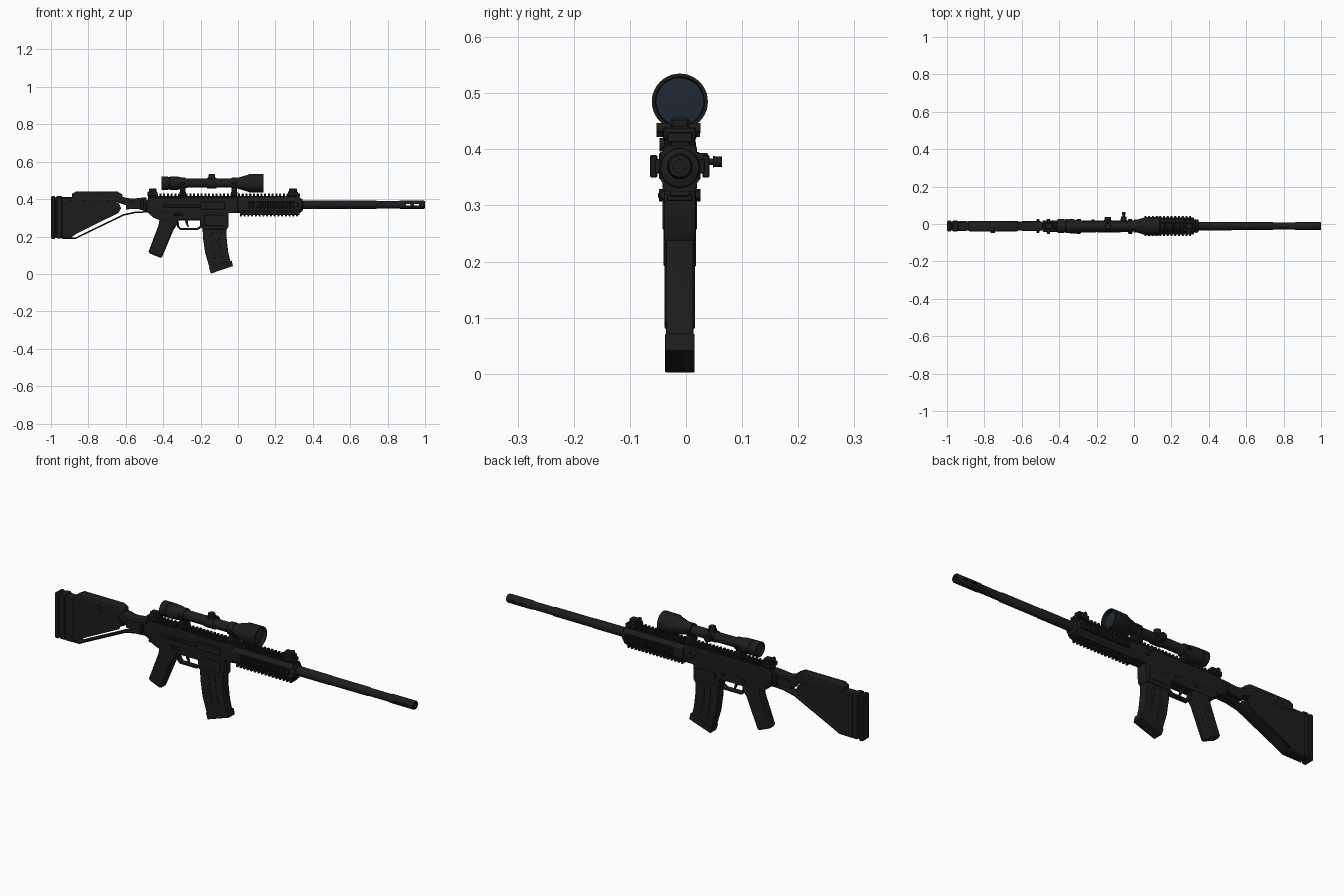
import bpy, bmesh, math
from mathutils import Matrix, Vector

C = -0.011  # y of the symmetry plane


def material(name, rgb):
    m = bpy.data.materials.new(name)
    m.diffuse_color = (*rgb, 1)
    return m


BLACK = material("black", (0.012, 0.012, 0.012))
GLASS = material("glass", (0.012, 0.022, 0.03))


def finish(ob, mat=BLACK, smooth=True):
    ob.data.materials.append(mat)
    bpy.ops.object.select_all(action='DESELECT')
    ob.select_set(True)
    bpy.context.view_layer.objects.active = ob
    if ob.type == 'CURVE':
        bpy.ops.object.convert(target='MESH')
        ob = bpy.context.object
    if smooth:
        bpy.ops.object.shade_smooth_by_angle(angle=math.radians(35))
    return ob


def from_bmesh(name, bm, mat=BLACK, smooth=True):
    me = bpy.data.meshes.new(name)
    bmesh.ops.recalc_face_normals(bm, faces=bm.faces)
    bm.to_mesh(me)
    bm.free()
    ob = bpy.data.objects.new(name, me)
    bpy.context.collection.objects.link(ob)
    return finish(ob, mat, smooth)


def plate(name, loops, width, bevel=0.005, y=C):
    """Side profile in x,z (first loop outer, rest holes), thickened along y."""
    cu = bpy.data.curves.new(name, 'CURVE')
    cu.dimensions, cu.fill_mode = '2D', 'BOTH'
    for pts in loops:
        s = cu.splines.new('POLY')
        s.points.add(len(pts) - 1)
        for p, (x, z) in zip(s.points, pts):
            p.co = (x, z, 0, 1)
        s.use_cyclic_u = True
    cu.extrude, cu.bevel_depth, cu.offset = width / 2 - bevel, bevel, -bevel
    cu.bevel_resolution = 1
    ob = bpy.data.objects.new(name, cu)
    ob.location.y = y
    ob.rotation_euler.x = math.pi / 2
    bpy.context.collection.objects.link(ob)
    return finish(ob)


def box(name, x, y, z, bevel=0.003, tilt=0):
    """Box from (min, max) ranges, optionally tilted about y."""
    bm = bmesh.new()
    bmesh.ops.create_cube(bm, size=1)
    bmesh.ops.scale(bm, vec=(x[1] - x[0], y[1] - y[0], z[1] - z[0]), verts=bm.verts)
    if bevel:
        bmesh.ops.bevel(bm, geom=bm.edges[:], offset=bevel, segments=1, affect='EDGES')
    bmesh.ops.rotate(bm, matrix=Matrix.Rotation(tilt, 3, 'Y'), verts=bm.verts)
    bmesh.ops.translate(bm, vec=[sum(r) / 2 for r in (x, y, z)], verts=bm.verts)
    return from_bmesh(name, bm, smooth=False)


def mid(w):
    return (C - w / 2, C + w / 2)


def lathe(name, prof, origin, axis='X', n=32, mat=BLACK):
    """Revolve (distance, radius) pairs about an axis through origin."""
    bm = bmesh.new()
    vs = [bm.verts.new((r, 0, d)) for d, r in prof]
    es = [bm.edges.new(p) for p in zip(vs, vs[1:])]
    bmesh.ops.spin(bm, geom=vs + es, cent=(0, 0, 0), axis=(0, 0, 1),
                   angle=2 * math.pi, steps=n)
    bmesh.ops.remove_doubles(bm, verts=bm.verts, dist=1e-5)
    d = {'X': (1, 0, 0), 'Y': (0, 1, 0), 'Z': (0, 0, 1)}[axis]
    rot = Vector((0, 0, 1)).rotation_difference(Vector(d)).to_matrix().to_4x4()
    bm.transform(Matrix.Translation(origin) @ rot)
    return from_bmesh(name, bm, mat)


def rail(name, x0, x1, y, z, tooth_y, tooth_z, pitch=0.02):
    """Slotted accessory rail: a base strip and an array of teeth."""
    box(name + "_base", (x0, x1), y, z, 0.002)
    t = box(name + "_teeth", (x0, x0 + pitch * 0.55), tooth_y, tooth_z, 0.002)
    a = t.modifiers.new("repeat", 'ARRAY')
    a.use_relative_offset, a.use_constant_offset = False, True
    a.constant_offset_displace = (pitch, 0, 0)
    a.count = int((x1 - x0) / pitch + 0.5)


# Receiver
plate("upper_receiver", [[(-0.49, 0.33), (-0.49, 0.39), (-0.475, 0.408), (0.0, 0.408),
                          (0.0, 0.325), (-0.47, 0.325)]], 0.062, 0.007)
plate("lower_receiver", [[(-0.49, 0.335), (-0.45, 0.3), (-0.42, 0.288), (-0.2, 0.288),
                          (-0.193, 0.245), (-0.18, 0.238), (-0.06, 0.238),
                          (-0.052, 0.25), (-0.05, 0.335)]], 0.057, 0.005)
box("side_panel", (-0.4, -0.2), (C - 0.034, C - 0.02), (0.355, 0.372))
box("ejection_cover", (-0.2, -0.07), (C - 0.034, C - 0.02), (0.345, 0.385))
box("magwell_panel", (-0.18, -0.07), mid(0.061), (0.255, 0.315))
for i, x in enumerate((-0.46, -0.22)):
    lathe(f"receiver_pin_{i}", [(-0.034, 0), (-0.034, 0.008), (0.034, 0.008), (0.034, 0)],
          (x, C, 0.318), 'Y', 16)
lathe("selector_pivot", [(-0.037, 0), (-0.037, 0.011), (0.037, 0.011), (0.037, 0)],
      (-0.335, C, 0.318), 'Y', 16)
box("selector_lever", (-0.345, -0.295), (C - 0.039, C - 0.03), (0.312, 0.324))
lathe("charging_handle", [(0.02, 0), (0.02, 0.017), (0.05, 0.015), (0.05, 0.006),
                          (0.059, 0.006), (0.059, 0.01), (0.075, 0.009), (0.075, 0)],
      (-0.055, C, 0.378), 'Y', 20)

# Handguard: chamfered square section with rails on all four sides
bm = bmesh.new()
section = [(0.034, 0.345), (0.034, 0.39), (0.022, 0.408), (-0.022, 0.408),
           (-0.034, 0.39), (-0.034, 0.345), (-0.022, 0.325), (0.022, 0.325)]
f = bm.faces.new([bm.verts.new((0.0, C + y, z)) for y, z in section])
ext = bmesh.ops.extrude_face_region(bm, geom=[f])
bmesh.ops.translate(bm, vec=(0.335, 0, 0), verts=[v for v in ext['geom'] if isinstance(v, bmesh.types.BMVert)])
from_bmesh("handguard", bm, smooth=False)
rail("top_rail", -0.48, 0.33, mid(0.034), (0.4, 0.418), mid(0.046), (0.412, 0.43))
rail("bottom_rail", 0.01, 0.33, mid(0.036), (0.316, 0.33), mid(0.046), (0.308, 0.321))
for s, side in ((-1, "left"), (1, "right")):
    rail(f"{side}_rail", 0.055, 0.32, sorted((C + s * 0.03, C + s * 0.045)), (0.357, 0.383),
         sorted((C + s * 0.04, C + s * 0.053)), (0.35, 0.39))
lathe("handguard_cap", [(0.33, 0), (0.33, 0.037), (0.343, 0.034), (0.348, 0.02)], (0, C, 0.367), n=24)

# Barrel with a hollow muzzle
barrel = lathe("barrel", [(0.3, 0), (0.3, 0.023), (0.52, 0.023), (0.525, 0.0215), (0.74, 0.0215),
                          (0.745, 0.019), (0.86, 0.019), (0.865, 0.0215), (0.995, 0.0215),
                          (1.0, 0.019), (1.0, 0.011), (0.87, 0.011), (0.87, 0)], (0, C, 0.37))
for i, x in enumerate((0.91, 0.955)):
    cut = box(f"muzzle_slot_cutter_{i}", (x - 0.013, x + 0.013), mid(0.08), (0.366, 0.374), 0)
    cut.hide_render = True
    cut.hide_set(True)
    b = barrel.modifiers.new("slot", 'BOOLEAN')
    b.object, b.operation, b.solver = cut, 'DIFFERENCE', 'EXACT'

# Magazine, slightly curved
plate("magazine", [[(-0.19, 0.26), (-0.187, 0.19), (-0.175, 0.11), (-0.148, 0.02), (-0.038, 0.055),
                    (-0.052, 0.115), (-0.06, 0.18), (-0.062, 0.26)]], 0.049, 0.004)
plate("magazine_floor", [[(-0.155, 0.034), (-0.145, 0.002), (-0.027, 0.042), (-0.034, 0.072)]],
      0.053, 0.003)
for i, d in enumerate((0.0, 0.036)):
    plate(f"magazine_rib_{i}", [[(-0.15 + d, 0.23), (-0.147 + d, 0.17), (-0.128 + d, 0.08 + d * 0.25),
                                 (-0.117 + d, 0.083 + d * 0.25), (-0.135 + d, 0.17),
                                 (-0.138 + d, 0.23)]], 0.054, 0.002)

# Pistol grip, trigger and guard
plate("pistol_grip", [[(-0.418, 0.3), (-0.425, 0.26), (-0.478, 0.12), (-0.472, 0.11), (-0.415, 0.086),
                       (-0.405, 0.092), (-0.345, 0.235), (-0.322, 0.27), (-0.32, 0.3)]], 0.054, 0.013)
plate("trigger_guard", [[(-0.33, 0.295), (-0.325, 0.25), (-0.31, 0.235), (-0.215, 0.235),
                         (-0.19, 0.25), (-0.19, 0.295)],
                        [(-0.318, 0.285), (-0.314, 0.255), (-0.305, 0.245), (-0.22, 0.245),
                         (-0.203, 0.256), (-0.203, 0.285)]], 0.026, 0.002)
plate("trigger", [[(-0.285, 0.295), (-0.28, 0.27), (-0.268, 0.25), (-0.262, 0.252),
                   (-0.268, 0.272), (-0.265, 0.295)]], 0.012, 0.002)

# Skeleton stock
plate("stock_frame", [[(-0.9, 0.412), (-0.62, 0.412), (-0.57, 0.402), (-0.49, 0.41), (-0.49, 0.328),
                       (-0.55, 0.325), (-0.61, 0.312), (-0.85, 0.196), (-0.865, 0.188), (-0.9, 0.188)],
                      [(-0.888, 0.378), (-0.66, 0.378), (-0.642, 0.37), (-0.634, 0.352),
                       (-0.645, 0.332), (-0.86, 0.226), (-0.888, 0.224)]], 0.05, 0.008)
plate("cheek_rest", [[(-0.888, 0.39), (-0.888, 0.428), (-0.865, 0.441), (-0.645, 0.441),
                      (-0.618, 0.425), (-0.618, 0.405), (-0.645, 0.385)]], 0.056, 0.009)
plate("neck_side", [[(-0.6, 0.385), (-0.5, 0.39), (-0.5, 0.35), (-0.6, 0.345)]], 0.055, 0.003)
box("stock_hinge", (-0.522, -0.505), mid(0.074), (0.345, 0.395))
box("butt_block", (-0.945, -0.89), mid(0.052), (0.188, 0.412), 0.006)
box("butt_spacer", (-0.972, -0.94), mid(0.058), (0.19, 0.417), 0.005)
box("butt_core", (-0.982, -0.965), mid(0.048), (0.195, 0.41))
box("butt_pad", (-1.0, -0.976), mid(0.058), (0.187, 0.417), 0.006)
lathe("cheek_screw", [(-0.036, 0), (-0.036, 0.012), (0.02, 0.012), (0.02, 0)], (-0.755, C, 0.408), 'Y', 16)

# Scope
Z = 0.485
lathe("scope_body", [(-0.395, 0), (-0.395, 0.029), (-0.408, 0.032), (-0.408, 0.037), (-0.375, 0.037),
                     (-0.373, 0.034), (-0.365, 0.034), (-0.363, 0.037), (-0.32, 0.035), (-0.27, 0.024),
                     (-0.02, 0.024), (0.05, 0.044), (0.06, 0.049), (0.135, 0.05), (0.135, 0.044),
                     (0.115, 0.042), (0.115, 0)], (0, C, Z), n=40)
lathe("front_lens", [(0.121, 0), (0.118, 0.0425)], (0, C, Z), mat=GLASS)
lathe("rear_lens", [(-0.4, 0), (-0.397, 0.0295)], (0, C, Z), mat=GLASS)
turret = [(0.015, 0), (0.015, 0.02), (0.033, 0.02), (0.034, 0.017), (0.046, 0.017), (0.048, 0.015), (0.048, 0)]
lathe("turret_collar", [(-0.165, 0.02), (-0.165, 0.028), (-0.115, 0.028), (-0.115, 0.02)], (0, C, Z))
lathe("elevation_turret", turret, (-0.14, C, Z), 'Z', 20)
lathe("windage_turret", turret, (-0.14, C, Z), 'Y', 20)
for n, x in (("rear", -0.295), ("front", -0.02)):
    lathe(n + "_scope_ring", [(-0.015, 0.02), (-0.015, 0.031), (0.015, 0.031), (0.015, 0.02)], (x, C, Z))
    box(n + "_mount_post", (x - 0.014, x + 0.014), mid(0.034), (0.425, 0.47))
    box(n + "_mount_clamp", (x - 0.018, x + 0.018), mid(0.06), (0.418, 0.44))
    box(n + "_ring_ears", (x - 0.012, x + 0.012), mid(0.076), (Z - 0.006, Z + 0.006))
    lathe(n + "_mount_nut", [(-0.042, 0), (-0.042, 0.009), (0.036, 0.009), (0.036, 0)], (x, C, 0.43), 'Y', 6)

# Folded iron sights
for n, x in (("rear", -0.457), ("front", 0.293)):
    box(n + "_sight_base", (x - 0.027, x + 0.027), mid(0.058), (0.416, 0.44))
    box(n + "_sight_leaf", (x - 0.02, x + 0.022), mid(0.034), (0.436, 0.457), 0.005)
    lathe(n + "_sight_knob", [(-0.042, 0), (-0.042, 0.009), (0.037, 0.009), (0.037, 0)], (x, C, 0.438), 'Y', 16)
